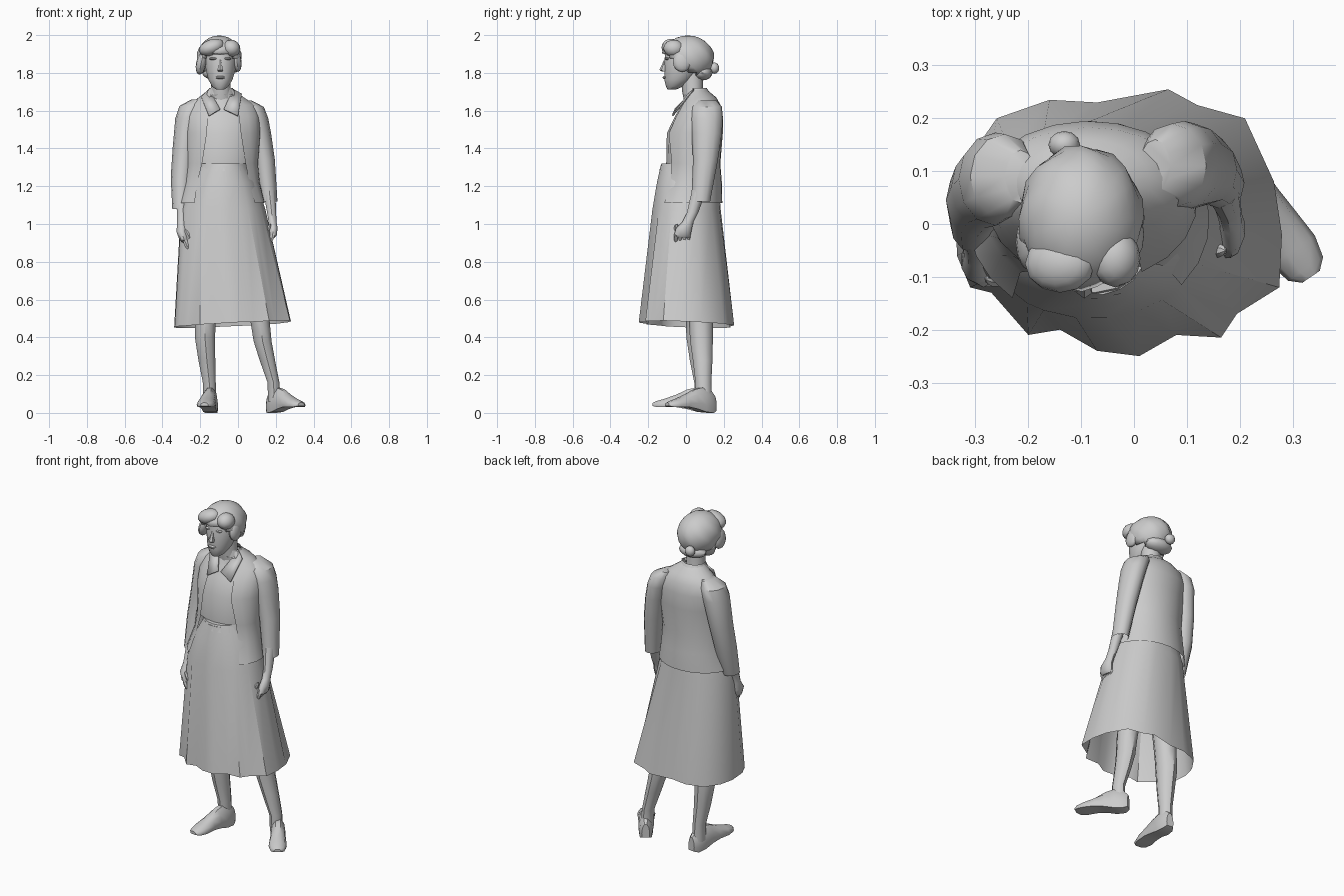
import bpy, bmesh, math
from mathutils import Vector, Matrix
from math import sin, cos, asin, atan2, pi


def finish(name, bm):
    bmesh.ops.recalc_face_normals(bm, faces=bm.faces)
    me = bpy.data.meshes.new(name)
    bm.to_mesh(me)
    bm.free()
    ob = bpy.data.objects.new(name, me)
    bpy.context.collection.objects.link(ob)
    return ob


def skin(name, rings, closed=True, caps=(True, True)):
    """Bridge rings of points having equal counts."""
    bm = bmesh.new()
    vs = [[bm.verts.new(p) for p in r] for r in rings]
    n = len(vs[0])
    for a, b in zip(vs, vs[1:]):
        for i in range(n if closed else n - 1):
            j = (i + 1) % n
            bm.faces.new((a[i], a[j], b[j], b[i]))
    if closed and caps[0]:
        bm.faces.new(vs[0])
    if closed and caps[1]:
        bm.faces.new(vs[-1])
    return finish(name, bm)


def ellipse(cx, cy, z, rx, ry, n):
    return [(cx + rx * sin(2 * pi * i / n), cy - ry * cos(2 * pi * i / n), z) for i in range(n)]


def loft(name, rows, n=10, caps=(True, True)):
    """Rows are (cx, cy, z, rx, ry) horizontal sections."""
    return skin(name, [ellipse(*r, n) for r in rows], True, caps)


def blob(name, loc, size, u=10, v=7, rot=0):
    bm = bmesh.new()
    bmesh.ops.create_uvsphere(bm, u_segments=u, v_segments=v, radius=1)
    m = Matrix.Translation(loc) @ Matrix.Rotation(rot, 4, 'Y') @ Matrix.Diagonal((*size, 1))
    bmesh.ops.transform(bm, matrix=m, verts=bm.verts)
    return finish(name, bm)


# Skirt: irregular flared hem lofted up to an oval waist
hem = [(-.31, -.12), (-.27, -.13), (-.2, -.21), (-.14, -.2), (-.07, -.24), (.01, -.25),
       (.08, -.21), (.165, -.215), (.195, -.17), (.275, -.12), (.28, -.02), (.265, .08),
       (.21, .2), (.12, .225), (.065, .255), (-.07, .23), (-.16, .235), (-.26, .2),
       (-.315, .12), (-.338, .04), (-.335, -.06)]
angles = [atan2(y / .25, (x + .03) / .31) for x, y in hem]


def oval(cx, cy, z, rx, ry):
    return [(cx + rx * cos(a), cy + ry * sin(a), z) for a in angles]


skin("skirt", [[(x, y, .47 + .05 * x - .04 * y) for x, y in hem],
               oval(-.08, .003, 1.08, .225, .182),
               oval(-.077, .01, 1.22, .175, .165),
               oval(-.075, .015, 1.31, .125, .15)], caps=(False, True))
loft("waistband", [(-.075, .015, 1.28, .14, .157), (-.075, .017, 1.32, .125, .147)], 18)

# Jacket: torso sections with an open front, (cx, cy, z, rx, ry, left edge, right edge)
body = [(-.085, .005, 1.11, .228, .188, -.23, .09),
        (-.085, .03, 1.22, .20, .16, -.215, .06),
        (-.085, .035, 1.32, .19, .147, -.19, .04),
        (-.08, .043, 1.48, .20, .152, -.165, .015),
        (-.085, .065, 1.57, .20, .13, -.16, .005),
        (-.085, .078, 1.63, .18, .105, -.155, -.01),
        (-.088, .075, 1.67, .12, .085, -.15, -.02),
        (-.09, .05, 1.71, .068, .062, -.145, -.035)]
rings = []
for cx, cy, z, rx, ry, xl, xr in body:
    t0, t1 = asin((xr - cx) / rx), 2 * pi + asin((xl - cx) / rx)
    rings.append([(cx + rx * sin(t), cy - ry * cos(t), z)
                  for t in [t0 + (t1 - t0) * k / 18 for k in range(19)]])
skin("jacket_body", rings, closed=False)

# Blouse under the jacket
loft("blouse", [(cx, cy, z, rx * .94, ry * .95) for cx, cy, z, rx, ry, _, _ in body[2:7]]
     + [(-.09, .045, 1.685, .07, .06)], 18)

# Collar leaves
for side, pts in {"left": [(-.155, .04, 1.715), (-.195, .01, 1.675), (-.155, -.075, 1.575), (-.095, -.06, 1.61)],
                  "right": [(-.025, .04, 1.715), (.02, .01, 1.69), (.0, -.075, 1.575), (-.075, -.06, 1.61)]}.items():
    bm = bmesh.new()
    bm.faces.new([bm.verts.new(p) for p in pts])
    ob = finish(side + "_collar", bm)
    ob.modifiers.new("thickness", 'SOLIDIFY').thickness = .008
loft("neck_collar", [(-.09, .06, 1.685, .08, .072), (-.09, .05, 1.72, .064, .06)], 14, (False, False))

# Sleeves
loft("left_sleeve", [(-.215, .09, 1.66, .03, .05), (-.245, .09, 1.625, .065, .08),
                     (-.262, .085, 1.56, .07, .088), (-.283, .07, 1.4, .063, .078),
                     (-.298, .045, 1.25, .058, .07), (-.302, .0, 1.08, .046, .055)], 12, (True, False))
loft("right_sleeve", [(.04, .11, 1.655, .03, .05), (.072, .11, 1.62, .065, .08),
                      (.095, .11, 1.56, .065, .085), (.115, .11, 1.48, .06, .08),
                      (.14, .103, 1.34, .055, .066), (.165, .078, 1.12, .044, .05)], 12, (True, False))

# Forearms with palms, then curled fingers and thumbs
loft("left_forearm", [(-.30, .01, 1.18, .036, .04), (-.298, -.035, 1.06, .026, .03),
                      (-.298, -.055, 1.0, .025, .028), (-.298, -.07, .96, .03, .042),
                      (-.285, -.075, .915, .026, .045), (-.275, -.075, .90, .016, .035)])
loft("right_forearm", [(.165, .07, 1.18, .034, .038), (.178, .035, 1.06, .025, .03),
                       (.183, .01, 1.01, .022, .03), (.187, -.01, .98, .024, .042),
                       (.183, -.02, .94, .023, .044), (.178, -.02, .925, .014, .035)])
for side, x, y, z, s in (("left", -.275, -.075, .895, 1), ("right", .178, -.02, .925, -1)):
    for k in range(4):
        blob(f"{side}_finger_{k + 1}", (x + s * .003 * k, y - .033 + .022 * k, z), (.013, .012, .032), 6, 5, -.4 * s)
    blob(side + "_thumb", (x + s * .012 - (.01 if s < 0 else 0), y - .03, z + .045), (.012, .014, .036), 6, 5, -.5 * s)

# Legs
loft("left_leg", [(-.16, .05, .9, .08, .08), (-.172, .065, .5, .058, .066), (-.175, .068, .4, .056, .066),
                  (-.165, .075, .28, .047, .055), (-.152, .088, .16, .036, .044), (-.15, .09, .06, .036, .044)])
loft("right_leg", [(.05, .06, .9, .08, .08), (.115, .078, .5, .054, .064), (.13, .082, .38, .05, .06),
                   (.155, .088, .28, .043, .052), (.188, .092, .16, .033, .042), (.192, .095, .06, .035, .042)])


# Shoes: flat-soled arches swept from heel to toe
def shoe(name, heel, toe):
    heel, toe = Vector((*heel, 0)), Vector((*toe, 0))
    d = toe - heel
    side = Vector((-d.y, d.x, 0)).normalized()
    out = []
    for t, w, base, top in ((0, .022, .01, .09), (.08, .036, .0, .115), (.25, .042, .005, .135),
                            (.42, .042, .02, .125), (.6, .046, .03, .098), (.8, .05, .03, .075),
                            (.94, .04, .032, .062), (1, .02, .037, .054)):
        c = heel + d * t
        prof = [(-.9, 0), (.9, 0), (1, .3), (.8, .75), (.3, 1), (-.3, 1), (-.8, .75), (-1, .3)]
        out.append([c + side * (w * u) + Vector((0, 0, base + (top - base) * v)) for u, v in prof])
    skin(name, out)


shoe("left_shoe", (-.137, .145), (-.178, -.175))
shoe("right_shoe", (.165, .15), (.335, -.10))

# Neck and head
loft("neck", [(-.085, .05, 1.6, .07, .05), (-.09, .035, 1.70, .055, .055), (-.092, .03, 1.8, .052, .06)])
loft("head", [(-.094, -.075, 1.712, .022, .022), (-.094, -.062, 1.727, .044, .044),
              (-.093, -.038, 1.765, .066, .077), (-.092, -.02, 1.815, .08, .094),
              (-.092, -.012, 1.87, .085, .103), (-.093, -.0, 1.94, .075, .10)], 14)
loft("nose", [(-.094, -.115, 1.808, .014, .014), (-.094, -.12, 1.816, .017, .021),
              (-.094, -.112, 1.845, .010, .015), (-.094, -.108, 1.868, .008, .009)], 6)
blob("lips", (-.094, -.112, 1.776), (.026, .012, .009), 8, 5)
for x in (-.128, -.06):
    blob("brow", (x, -.099, 1.875), (.024, .012, .008), 8, 5)

# Hair: waved cap trimmed along a sloping hairline
bm = bmesh.new()
bmesh.ops.create_uvsphere(bm, u_segments=24, v_segments=14, radius=1)
for v in bm.verts:
    a = atan2(v.co.y, v.co.x)
    k = 1 + .03 * sin(8 * a + 6 * v.co.z) * (1 - v.co.z ** 2)
    v.co = Vector((-.1 + .118 * k * v.co.x, .01 + .138 * k * v.co.y, 1.878 + .12 * v.co.z))
bmesh.ops.delete(bm, geom=[f for f in bm.faces
                           if f.calc_center_median().z < 1.915 - .7 * (f.calc_center_median().y + .12)],
                 context='FACES')
hair = finish("hair_cap", bm)
mod = hair.modifiers.new("thickness", 'SOLIDIFY')
mod.thickness, mod.offset = .02, -1
for name, loc, size, rot in (("fringe_left", (-.14, -.075, 1.935), (.07, .055, .042), -.35),
                             ("fringe_right", (-.035, -.065, 1.93), (.048, .055, .045), .45),
                             ("side_lock_left", (-.195, -.035, 1.85), (.027, .055, .06), .2),
                             ("side_lock_right", (-.005, -.02, 1.86), (.024, .05, .055), -.1),
                             ("nape_roll", (-.105, .085, 1.80), (.085, .055, .04), 0),
                             ("bun", (-.132, .15, 1.825), (.03, .026, .03), 0)):
    blob(name, loc, size, 12, 8, rot)

# Smooth shading with crisp creases
for o in bpy.data.objects:
    o.select_set(True)
    bpy.context.view_layer.objects.active = o
bpy.ops.object.shade_smooth_by_angle(angle=math.radians(40))
